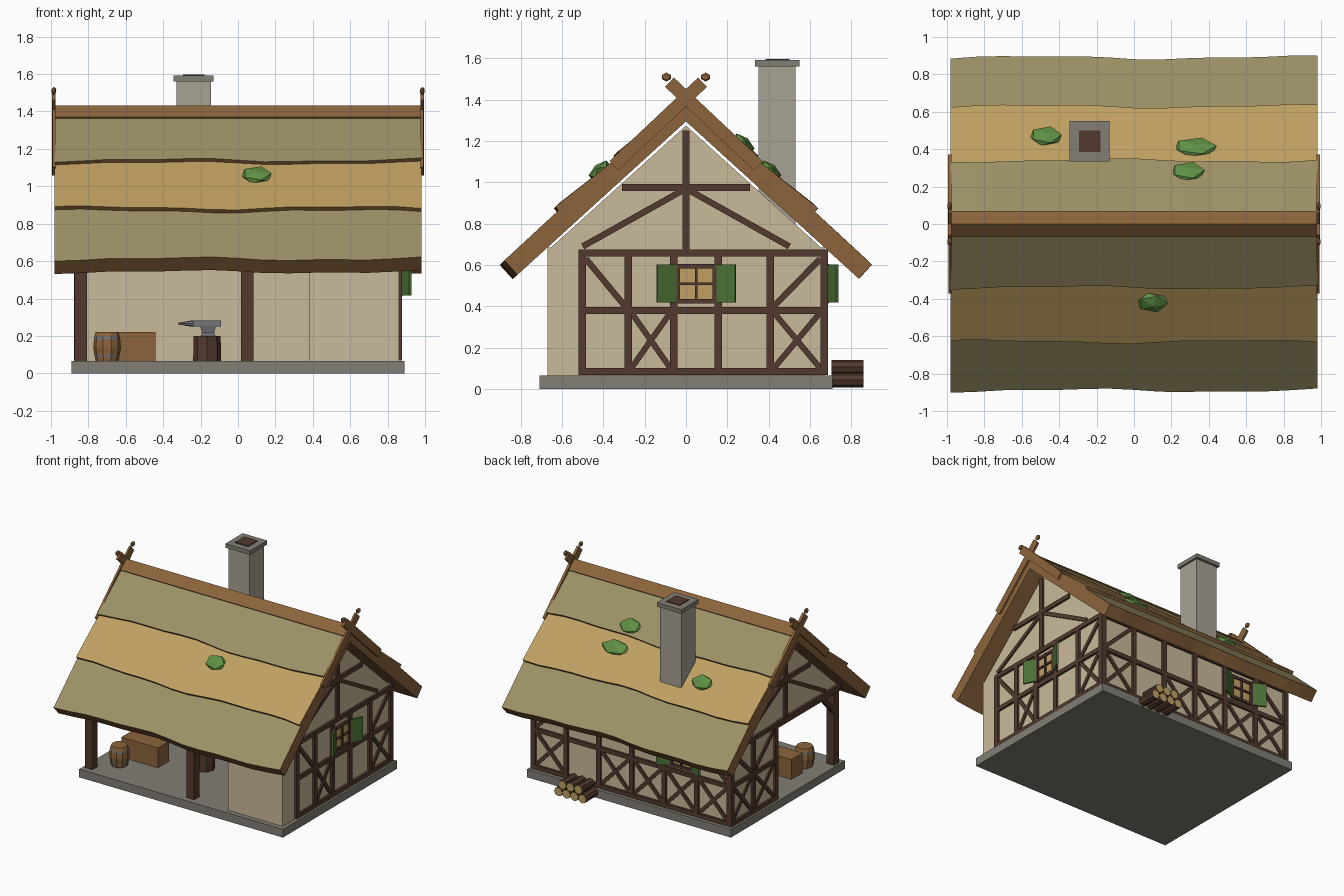
import bpy, bmesh, math
from mathutils import Matrix, Vector

old = bpy.data.objects.get("Cube")
if old:
    bpy.data.objects.remove(old, do_unlink=True)


def material(name, hex_code):
    """Flat material from an sRGB hex string."""
    rgb = [int(hex_code[i:i + 2], 16) / 255 for i in (0, 2, 4)]
    lin = [c / 12.92 if c < 0.04 else ((c + 0.055) / 1.055) ** 2.4 for c in rgb]
    m = bpy.data.materials.new(name)
    m.use_nodes = True
    m.diffuse_color = (*lin, 1)
    m.node_tree.nodes["Principled BSDF"].inputs["Base Color"].default_value = (*lin, 1)
    return m


PLASTER = material("plaster", "c9ba9a")
TIMBER = material("dark timber", "523a2e")
WOOD = material("brown wood", "8c643c")
OLIVE = material("olive thatch", "9c9166")
GOLD = material("golden straw", "c0a062")
STONE = material("grey stone", "827e76")
PALE = material("pale stone", "a9a294")
GREEN = material("shutter green", "4c7236")
MOSS = material("moss green", "5f9046")
IRON = material("iron", "74777a")


def finish(name, bm, *mats):
    bmesh.ops.recalc_face_normals(bm, faces=bm.faces)
    me = bpy.data.meshes.new(name)
    bm.to_mesh(me)
    bm.free()
    for m in mats:
        me.materials.append(m)
    ob = bpy.data.objects.new(name, me)
    bpy.context.collection.objects.link(ob)
    return ob


def add_box(bm, center, size, frame=Matrix()):
    bmesh.ops.create_cube(bm, size=1, matrix=frame @ Matrix.Translation(center) @ Matrix.Diagonal((*size, 1)))


def box(name, lo, hi, mat):
    bm = bmesh.new()
    lo, hi = Vector(lo), Vector(hi)
    add_box(bm, (lo + hi) / 2, hi - lo)
    return finish(name, bm, mat)


def prism(name, profile, x0, x1, mat):
    """Extrude a (y, z) profile along x."""
    bm = bmesh.new()
    face = bm.faces.new([bm.verts.new((x0, y, z)) for y, z in profile])
    new = bmesh.ops.extrude_face_region(bm, geom=[face])["geom"]
    bmesh.ops.translate(bm, vec=(x1 - x0, 0, 0), verts=[v for v in new if isinstance(v, bmesh.types.BMVert)])
    return finish(name, bm, mat)


def lathe(name, rings, sides, place, mats, band=()):
    """Closed turned shape from (radius, height) rings; band lists rings of the second material."""
    bm = bmesh.new()
    loops = [[bm.verts.new((r * math.cos(math.tau * i / sides), r * math.sin(math.tau * i / sides), z))
              for i in range(sides)] for r, z in rings]
    for k, (a, b) in enumerate(zip(loops, loops[1:])):
        for i in range(sides):
            j = (i + 1) % sides
            bm.faces.new((a[i], a[j], b[j], b[i])).material_index = int(k in band)
    for loop in (loops[0], loops[-1]):
        bm.faces.new(loop).material_index = int("caps" in band)
    bm.transform(place)
    return finish(name, bm, *mats)


def wall_frame(origin, u, n):
    """Local axes: along the wall, outwards, up."""
    return Matrix((Vector(u), Vector(n), Vector((0, 0, 1)))).transposed().to_4x4() if origin is None else \
        Matrix.Translation(origin) @ wall_frame(None, u, n)


RIGHT = wall_frame((0.86, 0, 0), (0, 1, 0), (1, 0, 0))
LEFT = wall_frame((-0.86, 0, 0), (0, 1, 0), (-1, 0, 0))
BACK = wall_frame((0, 0.67, 0), (1, 0, 0), (0, 1, 0))


def beam(bm, frame, a, b, width=0.036, depth=0.018):
    """Flat timber between two (along, up) points of a wall."""
    d = Vector(b) - Vector(a)
    mid = (Vector(a) + Vector(b)) / 2
    turn = Matrix.Rotation(-math.atan2(d.y, d.x), 4, 'Y')
    add_box(bm, (0, 0, 0), (d.length, 2 * depth, width), frame @ Matrix.Translation((mid.x, 0, mid.y)) @ turn)


def cross(bm, frame, u0, u1):
    beam(bm, frame, (u0, 0.1), (u1, 0.37), 0.028, 0.012)
    beam(bm, frame, (u0, 0.37), (u1, 0.1), 0.028, 0.010)


def rails(bm, frame, u0, u1, posts):
    for z in (0.085, 0.38, 0.657):
        beam(bm, frame, (u0, z), (u1, z), 0.034, 0.017)
    for u in posts:
        beam(bm, frame, (u, 0.07), (u, 0.66))


def gable(bm, frame):
    beam(bm, frame, (0, 0.67), (0, 1.25))
    beam(bm, frame, (-0.31, 0.975), (0.31, 0.975), 0.034, 0.016)
    for s in (-1, 1):
        beam(bm, frame, (s * 0.5, 0.69), (0, 0.97), 0.03, 0.012)


def window(name, frame, u):
    """Pane, frame, glazing bars and two half-open shutters."""
    bm = bmesh.new()
    add_box(bm, (u, 0.005, 0.51), (0.19, 0.008, 0.18), frame)
    finish(name + "_panes", bm, GOLD)
    bm = bmesh.new()
    for s in (-1, 0, 1):
        w = 0.022 if s else 0.012
        add_box(bm, (u + s * 0.09, 0.012, 0.51), (w, 0.026 - w / 4, 0.19), frame)
        add_box(bm, (u, 0.011, 0.51 + s * 0.085), (0.19, 0.024 - w / 4, w), frame)
    finish(name + "_frame", bm, TIMBER)
    bm = bmesh.new()
    for s in (-1, 1):
        swing = Matrix.Translation((u + s * 0.1, 0.018, 0.51)) @ Matrix.Rotation(s * math.radians(26), 4, 'Z')
        add_box(bm, (s * 0.05, 0, 0), (0.1, 0.014, 0.185), frame @ swing)
    finish(name + "_shutters", bm, GREEN)


# Base and walls
box("stone_base", (-0.89, -0.71, 0), (0.89, 0.71, 0.065), STONE)
box("rear_room", (-0.86, 0.1, 0.06), (0.86, 0.67, 0.685), PLASTER)
box("side_room", (0.38, -0.67, 0.06), (0.86, 0.1, 0.685), PLASTER)
prism("gable_walls", [(-0.67, 0.67), (0.67, 0.67), (0, 1.275)], -0.86, 0.86, PLASTER)

# Right wall framing
bm = bmesh.new()
rails(bm, RIGHT, -0.52, 0.688, (-0.503, -0.28, -0.06, 0.157, 0.407, 0.668))
cross(bm, RIGHT, -0.265, -0.075)
cross(bm, RIGHT, 0.425, 0.65)
beam(bm, RIGHT, (-0.485, 0.63), (-0.295, 0.4), 0.03, 0.012)
beam(bm, RIGHT, (0.425, 0.4), (0.65, 0.63), 0.03, 0.012)
gable(bm, RIGHT)
finish("right_framing", bm, TIMBER)
window("right_window", RIGHT, 0.05)

# Back wall framing
bm = bmesh.new()
step = 0.285
posts = [-0.855 + step * i for i in range(7)]
rails(bm, BACK, -0.87, 0.87, posts)
for i, u in enumerate(posts[:-1]):
    if i != 4:
        cross(bm, BACK, u + 0.015, u + step - 0.015)
beam(bm, BACK, (-0.84, 0.4), (-0.59, 0.64), 0.03, 0.012)
beam(bm, BACK, (0.84, 0.4), (0.59, 0.64), 0.03, 0.012)
finish("back_framing", bm, TIMBER)
window("back_window", BACK, -0.44)

# Left wall framing, open to the porch at the front
bm = bmesh.new()
rails(bm, LEFT, 0.1, 0.687, (0.118, 0.4, 0.668))
cross(bm, LEFT, 0.135, 0.385)
cross(bm, LEFT, 0.415, 0.65)
beam(bm, LEFT, (0.135, 0.63), (0.385, 0.4), 0.03, 0.012)
beam(bm, LEFT, (0.415, 0.4), (0.65, 0.63), 0.03, 0.012)
beam(bm, LEFT, (-0.67, 0.657), (0.1, 0.657), 0.05, 0.02)
beam(bm, LEFT, (-0.62, 0.48), (-0.46, 0.65), 0.035, 0.015)
gable(bm, LEFT)
finish("left_framing", bm, TIMBER)

# Porch posts and lintel
for name, x in (("left_porch_post", -0.84), ("middle_porch_post", 0.05)):
    box(name, (x - 0.033, -0.665, 0.06), (x + 0.033, -0.6, 0.66), TIMBER)
box("porch_lintel", (-0.87, -0.66, 0.61), (0.38, -0.605, 0.675), TIMBER)


# Thatch courses with wavy lower edges
def underside(y, z):
    d = (z - (1.295 - 0.91 * y)) / (1 + 0.91 ** 2)
    return y - 0.91 * d, z - d


def course(name, side, top, low, mat, phase):
    bm = bmesh.new()
    rows = []
    n = 14
    for i in range(n + 1):
        x = -0.98 + 1.96 * i / n
        wave = 0.008 * math.sin(4.6 * x + phase) + 0.004 * math.sin(11 * x + phase)
        edge = (low[0] + wave, low[1] - wave)
        ring = [top, edge, underside(*edge), underside(*top)]
        rows.append([bm.verts.new((x, side * y, z)) for y, z in ring])
    for a, b in zip(rows, rows[1:]):
        for k in range(4):
            f = bm.faces.new((a[k], a[k - 3], b[k - 3], b[k]))
            f.material_index = int(k > 0)
    for end in (rows[0], rows[-1]):
        bm.faces.new(end).material_index = 1
    finish(name, bm, mat, WOOD)


for side, label in ((-1, "front"), (1, "back")):
    course(label + "_upper_thatch", side, (0, 1.415), (0.34, 1.14), OLIVE, 1 + side)
    course(label + "_middle_thatch", side, (0.3, 1.145), (0.63, 0.885), GOLD, 3 + side)
    course(label + "_lower_thatch", side, (0.59, 0.89), (0.89, 0.612), OLIVE, 5 - side)
prism("ridge_cap", [(0, 1.433), (0.07, 1.37), (0.03, 1.32), (-0.03, 1.32), (-0.07, 1.37)], -0.98, 0.98, WOOD)

# Crossed gable boards with knobs
for sx, label in ((-1, "left"), (1, "right")):
    bm = bmesh.new()
    frame = wall_frame((sx * 0.985, 0, 0), (0, 1, 0), (1, 0, 0))
    for s in (-1, 1):
        beam(bm, frame, (-s * 0.08, 1.485), (s * 0.35, 1.08), 0.062, 0.009 + s * 0.001)
        knob = Matrix.Translation((sx * 0.985, -s * 0.095, 1.51)) @ Matrix.Diagonal((0.015, 0.025, 0.022, 1))
        bmesh.ops.create_icosphere(bm, subdivisions=1, radius=1, matrix=knob)
    finish(label + "_gable_boards", bm, WOOD)

# Chimney
box("chimney_shaft", (-0.33, 0.35, 0.6), (-0.145, 0.53, 1.56), PALE)
box("chimney_cap", (-0.345, 0.335, 1.56), (-0.13, 0.55, 1.592), STONE)
box("chimney_opening", (-0.295, 0.385, 1.59), (-0.18, 0.5, 1.598), TIMBER)

# Moss clumps lying on the slopes
for i, (x, y, z, r) in enumerate(((0.1, -0.42, 1.06, 0.088), (-0.47, 0.47, 1.02, 0.093),
                                  (0.33, 0.41, 1.06, 0.125), (0.29, 0.28, 1.19, 0.097))):
    bm = bmesh.new()
    tilt = Matrix.Rotation(math.copysign(0.7, -y), 4, 'X')
    bmesh.ops.create_icosphere(bm, subdivisions=1, radius=1, matrix=Matrix.Translation((x, y, z)) @ tilt
                               @ Matrix.Diagonal((r, 0.066, 0.03, 1)))
    finish(f"moss_clump_{i + 1}", bm, MOSS)

# Porch contents: barrel, chest, stump and anvil
lathe("barrel", [(0.06, 0.06), (0.066, 0.09), (0.068, 0.1), (0.074, 0.14), (0.07, 0.182), (0.068, 0.197), (0.06, 0.222)],
      10, Matrix.Translation((-0.7, -0.48, 0)), (WOOD, IRON), (1, 4))
box("chest", (-0.76, -0.37, 0.06), (-0.44, -0.23, 0.222), WOOD)
lathe("stump", [(0.075, 0.06), (0.072, 0.2)], 8, Matrix.Translation((-0.165, -0.18, 0)), (TIMBER,))
anvil = Matrix.Translation((-0.16, -0.18, 0))
lathe("anvil_foot", [(0.06, 0.198), (0.045, 0.215), (0.06, 0.255)], 4,
      anvil @ Matrix.Rotation(math.pi / 4, 4, 'Z'), (IRON,))
box("anvil_top", (-0.24, -0.215, 0.25), (-0.09, -0.145, 0.282), IRON)
horn = Matrix.Translation((-0.24, -0.18, 0.266)) @ Matrix.Rotation(-math.pi / 2, 4, 'Y')
lathe("anvil_horn", [(0.018, 0), (0.004, 0.08)], 8, horn, (IRON,))

# Firewood stack behind the house
for row, count in enumerate((4, 3)):
    for i in range(count):
        place = Matrix.Translation((0.41 + (i - (count - 1) / 2) * 0.07, 0.86, 0.043 + row * 0.063))
        lathe(f"log_{row + 1}_{i + 1}", [(0.035, 0), (0.035, 0.155)], 8,
              place @ Matrix.Rotation(math.pi / 2, 4, 'X'), (TIMBER, GOLD), ("caps",))
